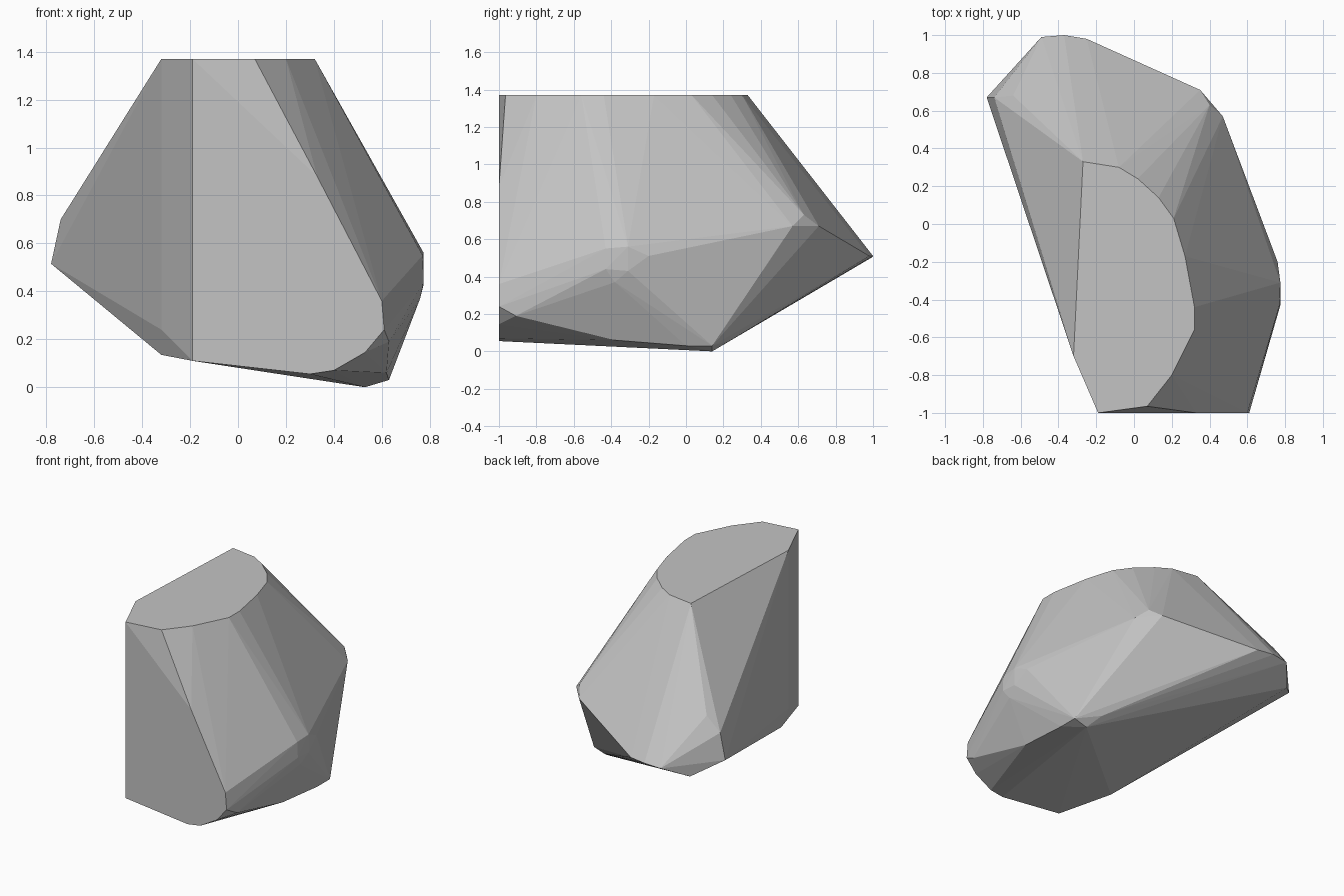
import bpy
import bmesh
import math
from mathutils import Vector

# Remove only the default object
default_object = bpy.data.objects.get("Cube")
if default_object:
    bpy.data.objects.remove(default_object, do_unlink=True)

TOP_HEIGHT = 1.37
FRONT_DEPTH = -1.0


def make_material(name, grey):
    """Create one plain flat grey material."""
    material = bpy.data.materials.new(name)
    colour = (grey, grey, grey, 1)
    material.use_nodes = True
    material.diffuse_color = colour
    for node in material.node_tree.nodes:
        if node.type == "BSDF_PRINCIPLED":
            node.inputs["Base Color"].default_value = colour
            node.inputs["Roughness"].default_value = 0.9
    return material


def flat_top(outline):
    """Place an outline of x, y pairs on the level top cut."""
    return [Vector((x, y, TOP_HEIGHT)) for x, y in outline]


def flat_front(outline):
    """Place an outline of x, z pairs on the upright front cut."""
    return [Vector((x, FRONT_DEPTH, z)) for x, z in outline]


def build_hull(name, corners, material):
    """Wrap the corners in a faceted convex skin."""
    bm = bmesh.new()
    for corner in corners:
        bm.verts.new(corner)
    result = bmesh.ops.convex_hull(bm, input=bm.verts[:])
    inside = set(result["geom_interior"]) | set(result["geom_unused"])
    loose = [item for item in inside if isinstance(item, bmesh.types.BMVert)]
    bmesh.ops.delete(bm, geom=loose, context="VERTS")
    # Merge coplanar triangles into the broad cut faces
    bmesh.ops.dissolve_limit(bm, angle_limit=math.radians(0.5),
                             verts=bm.verts[:], edges=bm.edges[:])
    bmesh.ops.recalc_face_normals(bm, faces=bm.faces[:])
    for face in bm.faces:
        face.smooth = False
    mesh = bpy.data.meshes.new(name)
    bm.to_mesh(mesh)
    bm.free()
    mesh.materials.append(material)
    rock = bpy.data.objects.new(name, mesh)
    bpy.context.collection.objects.link(rock)
    return rock


# Level top cut, rounded on the left side
top_outline = [
    (-.27, .33), (-.08, .3), (.02, .24), (.13, .14), (.21, .03),
    (.27, -.17), (.32, -.44), (.32, -.56), (.2, -.8), (.07, -.965),
    (-.19, -1), (-.32, -.7),
]

# Upright front cut with a rounded lower corner
front_outline = [
    (-.19, .11), (.3, .055), (.4, .07), (.53, .145),
    (.61, .24), (.6, .36), (.33, .88),
]

# Blunt knob on the left flank
left_knob = [
    (.77, -.43, .55), (.775, -.31, .56), (.76, -.2, .51),
    (.775, -.43, .44), (.775, -.31, .43), (.76, -.38, .37),
    (.63, -.91, .19),
]

# Shoulder where the left flank turns to the back
back_shoulder = [
    (.47, .57, .67), (.4, .63, .73), (.35, .71, .67),
]

# Protruding toe at the back right
back_toe = [
    (-.25, .98, .51), (-.37, 1, .51), (-.49, .99, .5), (-.62, .84, .42),
    (-.78, .67, .515), (-.74, .67, .7), (-.64, .68, .8),
]

# Underside and the lower right edge
underside = [
    (.53, .14, 0), (.63, .14, .03), (.63, 0, .03), (.48, .24, .06),
    (.62, -.38, .06), (-.32, -.62, .135), (-.32, -.7, .24),
]

corners = flat_top(top_outline) + flat_front(front_outline)
for group in (left_knob, back_shoulder, back_toe, underside):
    corners.extend(Vector(point) for point in group)

stone_grey = make_material("stone_grey", 0.55)
build_hull("faceted_rock", corners, stone_grey)
